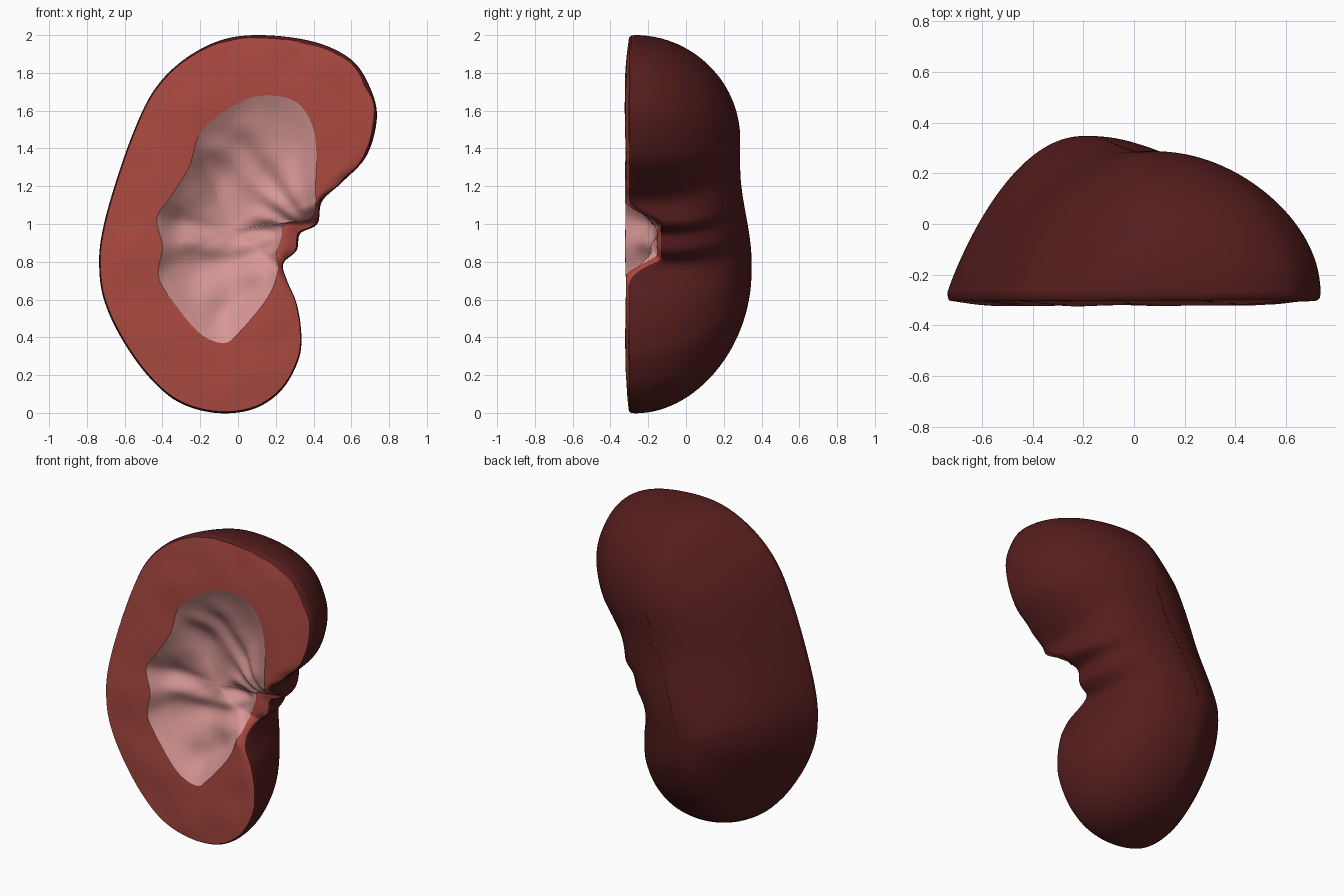
import bpy, math
from mathutils import Vector, noise

if "Cube" in bpy.data.objects:
    bpy.data.objects.remove(bpy.data.objects["Cube"])

N = 360                      # points around every ring
CX, CZ = -0.15, 1.0          # pole used to measure the outlines
TAU = 2 * math.pi

# Front outline of the organ and of the pale inner cavity (x, z)
OUTLINE = [(.735, 1.56), (.70, 1.72), (.6, 1.87), (.4, 1.965), (.12, 2.0), (-.1, 1.97),
           (-.3, 1.86), (-.45, 1.7), (-.56, 1.47), (-.66, 1.18), (-.72, .95), (-.735, .78),
           (-.71, .6), (-.62, .4), (-.48, .2), (-.32, .06), (-.12, 0), (.08, .02),
           (.23, .12), (.32, .28), (.335, .42), (.31, .58), (.26, .7), (.24, .79),
           (.31, .86), (.33, .95), (.42, 1.0), (.445, 1.12), (.55, 1.22), (.68, 1.36)]
CAVITY = [(.41, 1.2), (.415, 1.38), (.39, 1.53), (.3, 1.65), (.12, 1.68), (-.05, 1.61),
          (-.2, 1.48), (-.26, 1.3), (-.36, 1.14), (-.43, 1.03), (-.40, .88), (-.42, .72),
          (-.33, .57), (-.2, .42), (-.08, .37), (.0, .42), (.15, .6), (.21, .74),
          (.20, .83), (.23, .93), (.25, 1.0), (.38, 1.03), (.41, 1.11)]
SPINE_A, SPINE_B = Vector((-.2, 0, .75)), Vector((.08, 0, 1.45))   # ridge of the back
CAVITY_POLE = Vector((-.04, -.15, .97))


def radii(points):
    """Smooth the closed outline and return its radius at N even angles."""
    dense, n = [], len(points)
    for i in range(n):
        p0, p1, p2, p3 = (Vector(points[(i + k) % n]) for k in (-1, 0, 1, 2))
        for k in range(16):
            t = k / 16
            p = 0.5 * (2 * p1 + (p2 - p0) * t + (2 * p0 - 5 * p1 + 4 * p2 - p3) * t * t
                       + (3 * p1 - p0 - 3 * p2 + p3) * t ** 3)
            dx, dz = p.x - CX, p.y - CZ
            dense.append((math.atan2(dz, dx) % TAU, math.hypot(dx, dz)))
    dense.sort()
    dense = [(dense[-1][0] - TAU, dense[-1][1])] + dense + [(dense[0][0] + TAU, dense[0][1])]
    out, k = [], 0
    for j in range(N):
        a = TAU * j / N
        while dense[k + 1][0] < a:
            k += 1
        (a0, r0), (a1, r1) = dense[k], dense[k + 1]
        out.append(r0 + (r1 - r0) * (a - a0) / max(a1 - a0, 1e-6))
    return out


def smooth(x):
    x = min(max(x, 0), 1)
    return x * x * (3 - 2 * x)


def average(values, w):
    return [sum(values[(j + k) % N] for k in range(-w, w + 1)) / (2 * w + 1) for j in range(N)]


def spot(j, r, y=0):
    a = TAU * j / N
    return Vector((CX + r * math.cos(a), y, CZ + r * math.sin(a)))


R = radii(OUTLINE)
RC = [min(c, r * 0.955) for c, r in zip(radii(CAVITY), R)]
RS = average(average(R, 16), 16)

# Depth of the opening at the notch for each angle
DIP = []
for j in range(N):
    deg = (j * 360 / N + 180) % 360 - 180
    DIP.append(0.17 * smooth((12 - deg) / 13) * smooth((deg + 38) / 14))
DIP_SOFT = average(average(DIP, 14), 10)

# Where each outline point heads to on the ridge
AXIS = SPINE_B - SPINE_A
FOOT = average([min(max((spot(j, RS[j]) - SPINE_A).dot(AXIS) / AXIS.length_squared, 0), 1)
                for j in range(N)], 6)


def capsule_point(j, t):
    foot = SPINE_A + AXIS * FOOT[j]
    rim = spot(j, RS[j] + (R[j] - RS[j]) * t ** 2.5)
    p = foot.lerp(rim, t)
    left = smooth(-(rim - foot).normalized().x * 1.1)      # flatter slope on the left
    profile = max(1 - t * t, 0) ** (0.5 + 0.42 * left)
    base = -0.27 + DIP_SOFT[j] + (DIP[j] - DIP_SOFT[j]) * t ** 6
    top = 0.347 - 0.06 * smooth((p.z - 0.8) / 0.5)
    p.y = base + (top - base) * profile
    return p


def cut_point(j, s):
    """Cut face: s = 0 at the outer rim, 1 at the cavity edge."""
    upper_right = max(math.cos(TAU * j / N - math.radians(35)), 0) ** 3
    ragged = 0.004 + upper_right * (0.012 + 0.02 * noise.noise(spot(j, R[j]) * 9))
    r0 = R[j] * 0.994 - ragged
    p = spot(j, r0 + (RC[j] - r0) * s)
    bump = noise.noise(p * 4) * 0.012 * math.sin(math.pi * min(s, 0.8))
    p.y = -0.302 + DIP[j] - 0.018 * math.sin(s * math.pi * 0.6) + bump
    return p


def cavity_point(j, s):
    """Sunken lining with folds fanning out from the notch."""
    edge = cut_point(j, 1)
    p = CAVITY_POLE.lerp(edge, s)
    fan = math.atan2(p.z - 0.93, p.x - 0.42) % TAU
    env = smooth((1 - s) * 3)
    folds = 0.011 * math.sin(fan * 15 + 3 * noise.noise(p * 3)) * smooth(s * 2.5)
    rim = edge.y + (DIP_SOFT[j] - DIP[j]) * (1 - s ** 5)
    y = rim + (CAVITY_POLE.y - rim) * (1 - s * s)
    p.y = y + env * (folds + 0.025 * noise.noise(p * 5))
    return p


def make_part(name, rings, color, cap=False):
    """Loft a list of N-point rings; cap closes the last ring to its centre."""
    verts = [p for ring in rings for p in ring]
    faces = []
    for i in range(len(rings) - 1):
        for j in range(N):
            k = (j + 1) % N
            faces.append((i * N + j, i * N + k, (i + 1) * N + k, (i + 1) * N + j))
    if cap:
        start, c = (len(rings) - 1) * N, len(verts)
        verts.append(sum(rings[-1], Vector()) / N)
        faces += [(start + j, start + (j + 1) % N, c) for j in range(N)]
    mesh = bpy.data.meshes.new(name)
    mesh.from_pydata(verts, [], faces)
    mat = bpy.data.materials.new(color[0])
    mat.diffuse_color = (*color[1], 1)
    mat.use_nodes = True
    mat.node_tree.nodes["Principled BSDF"].inputs["Base Color"].default_value = mat.diffuse_color
    mesh.materials.append(mat)
    mesh.polygons.foreach_set("use_smooth", [True] * len(mesh.polygons))
    ob = bpy.data.objects.new(name, mesh)
    bpy.context.collection.objects.link(ob)


# Outer capsule: rounded back from the ridge to the rim, plus a rolled front lip
rings = [[capsule_point(j, math.sin((i + 0.02) / 30.02 * math.pi / 2)) for j in range(N)]
         for i in range(31)]
rings.append([spot(j, R[j] * 0.998, -0.29 + DIP[j]) for j in range(N)])
rings.append([cut_point(j, 0) for j in range(N)])
make_part("outer_capsule", rings, ("dark maroon", (0.09, 0.012, 0.012)))

# Cut face ring
make_part("cut_face", [[cut_point(j, i / 12) for j in range(N)] for i in range(13)],
          ("brick red", (0.41, 0.068, 0.053)))

# Pale cavity lining
make_part("inner_cavity", [[cavity_point(j, 1 - i / 26) for j in range(N)] for i in range(26)],
          ("pale pink", (0.68, 0.31, 0.30)), cap=True)
